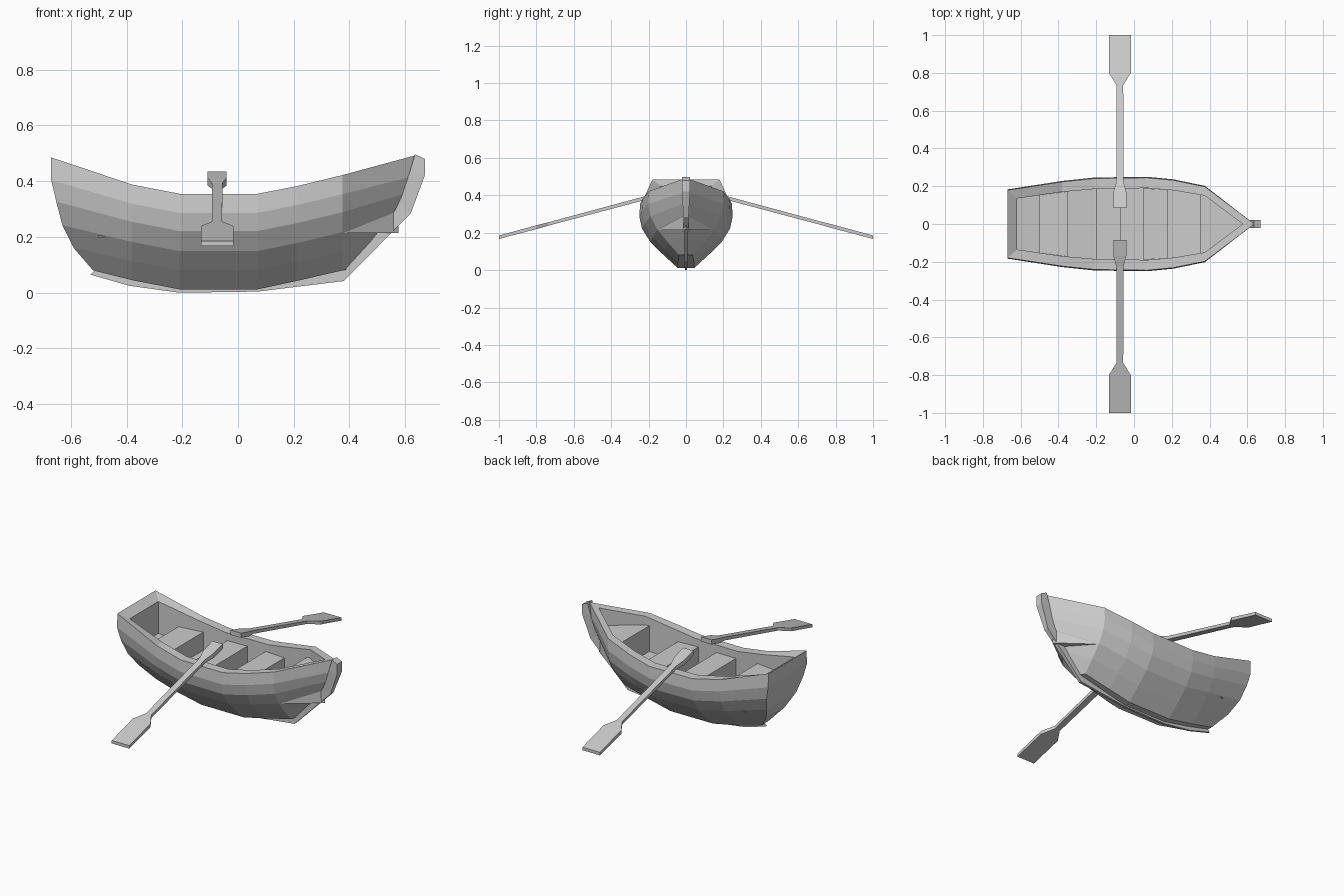
import bpy, bmesh

if "Cube" in bpy.data.objects:
    bpy.data.objects.remove(bpy.data.objects["Cube"])


def make_object(name, verts, faces):
    bm = bmesh.new()
    vs = [bm.verts.new(v) for v in verts]
    for f in faces:
        bm.faces.new([vs[i] for i in f])
    bmesh.ops.remove_doubles(bm, verts=bm.verts, dist=0.0005)
    bmesh.ops.recalc_face_normals(bm, faces=bm.faces)
    mesh = bpy.data.meshes.new(name)
    bm.to_mesh(mesh)
    bm.free()
    ob = bpy.data.objects.new(name, mesh)
    bpy.context.collection.objects.link(ob)
    return ob


def loft(name, rings, closed=True):
    """Join equal-sized point rings; closed rings also get end caps."""
    n = len(rings[0])
    faces = []
    for i in range(len(rings) - 1):
        for j in range(n if closed else n - 1):
            k = (j + 1) % n
            faces.append((i * n + j, i * n + k, (i + 1) * n + k, (i + 1) * n + j))
    if closed:
        faces += [tuple(range(n)), tuple(range((len(rings) - 1) * n, len(rings) * n))]
    return make_object(name, [p for r in rings for p in r], faces)


# Hull: half sections running from floor centre over the rim down to the keel
W = (0.98, 1.0, 0.94, 0.76, 0.48, 0.18)
H = (1.0, 0.8, 0.61, 0.4, 0.2, 0.0)
# x, half width, sheer z, bottom z, inner half width, floor z
stations = [
    (-0.38, 0.228, 0.388, 0.045, 0.170, 0.22),
    (-0.21, 0.246, 0.355, 0.012, 0.185, 0.20),
    (0.07, 0.250, 0.355, 0.012, 0.190, 0.20),
    (0.21, 0.236, 0.382, 0.042, 0.178, 0.20),
    (0.375, 0.202, 0.422, 0.080, 0.150, 0.22),
]


def half_section(xs, w, zs, xi, wi, zi, floor):
    inner = [(xi, 0, floor), (xi, wi, floor), (xi, wi, zi)]
    outer = [(x, w * f, z) for x, f, z in zip(xs, W, zs)]
    return inner + outer + [(xs[-1], 0, zs[-1])]


transom = half_section((-0.67, -0.67, -0.652, -0.63, -0.59, -0.52), 0.183,
                       [0.08 + 0.405 * h for h in H], -0.62, 0.135, 0.45, 0.26)
rings = [[(x, 0, z) for x, y, z in transom], transom]
for x, w, zt, zb, wi, fl in stations:
    rings.append(half_section([x] * 6, w, [zb + (zt - zb) * h for h in H], x, wi, zt, fl))
rings.append(half_section((0.637, 0.637, 0.612, 0.58, 0.49, 0.39), 0,
                          (0.493, 0.42, 0.36, 0.30, 0.19, 0.083), 0.575, 0, 0.475, 0.36))
hull = loft("hull", rings, closed=False)
mir = hull.modifiers.new("mirror", 'MIRROR')
mir.use_axis = (False, True, False)

# Keel and stem: outer x, z, inner x, z, half thickness
keel = [
    (-0.53, 0.065, -0.50, 0.09, 0.006), (-0.39, 0.025, -0.38, 0.06, 0.006),
    (-0.21, 0.0, -0.21, 0.03, 0.006), (0.07, 0.004, 0.07, 0.03, 0.006),
    (0.38, 0.042, 0.36, 0.10, 0.008), (0.62, 0.285, 0.57, 0.31, 0.014),
    (0.67, 0.42, 0.615, 0.43, 0.022), (0.67, 0.48, 0.635, 0.497, 0.022),
]
loft("keel_and_stem", [[(xo, -t, zo), (xo, t, zo), (xi, t, zi), (xi, -t, zi)]
                       for xo, zo, xi, zi, t in keel])


# Seats: solid benches reaching down to the floor
def inner_width(x):
    pts = [(-0.62, 0.135)] + [(s[0], s[4]) for s in stations] + [(0.575, 0.0)]
    for (a, wa), (b, wb) in zip(pts, pts[1:]):
        if a <= x <= b:
            return wa + (wb - wa) * (x - a) / (b - a)


def bench(name, outline, top, bottom):
    loft(name, [[(x, y, z) for x, y in outline] for z in (bottom, top)])


for name, a, b, top in (("rear_seat", -0.50, -0.35, 0.325),
                        ("middle_seat", -0.20, -0.07, 0.31),
                        ("front_seat", 0.05, 0.18, 0.31)):
    wa, wb = inner_width(a), inner_width(b)
    bench(name, [(a, -wa), (b, -wb), (b, wb), (a, wa)], top, 0.20)
w = inner_width(0.35)
bench("bow_deck", [(0.35, -w), (0.375, -0.15), (0.575, 0), (0.375, 0.15), (0.35, w)], 0.37, 0.215)

# Oars: distance from centre, half width, half thickness
oar = [(0.085, 0.034, 0.014), (0.17, 0.034, 0.014), (0.225, 0.019, 0.010),
       (0.735, 0.018, 0.009), (0.80, 0.058, 0.010), (1.0, 0.058, 0.009)]
for side, name in ((1, "left_oar"), (-1, "right_oar")):
    loft(name, [[(-0.075 + sx * hw, side * y, 0.421 - 0.268 * (y - 0.085) + sz * ht)
                 for sx, sz in ((-1, -1), (1, -1), (1, 1), (-1, 1))]
                for y, hw, ht in oar])
